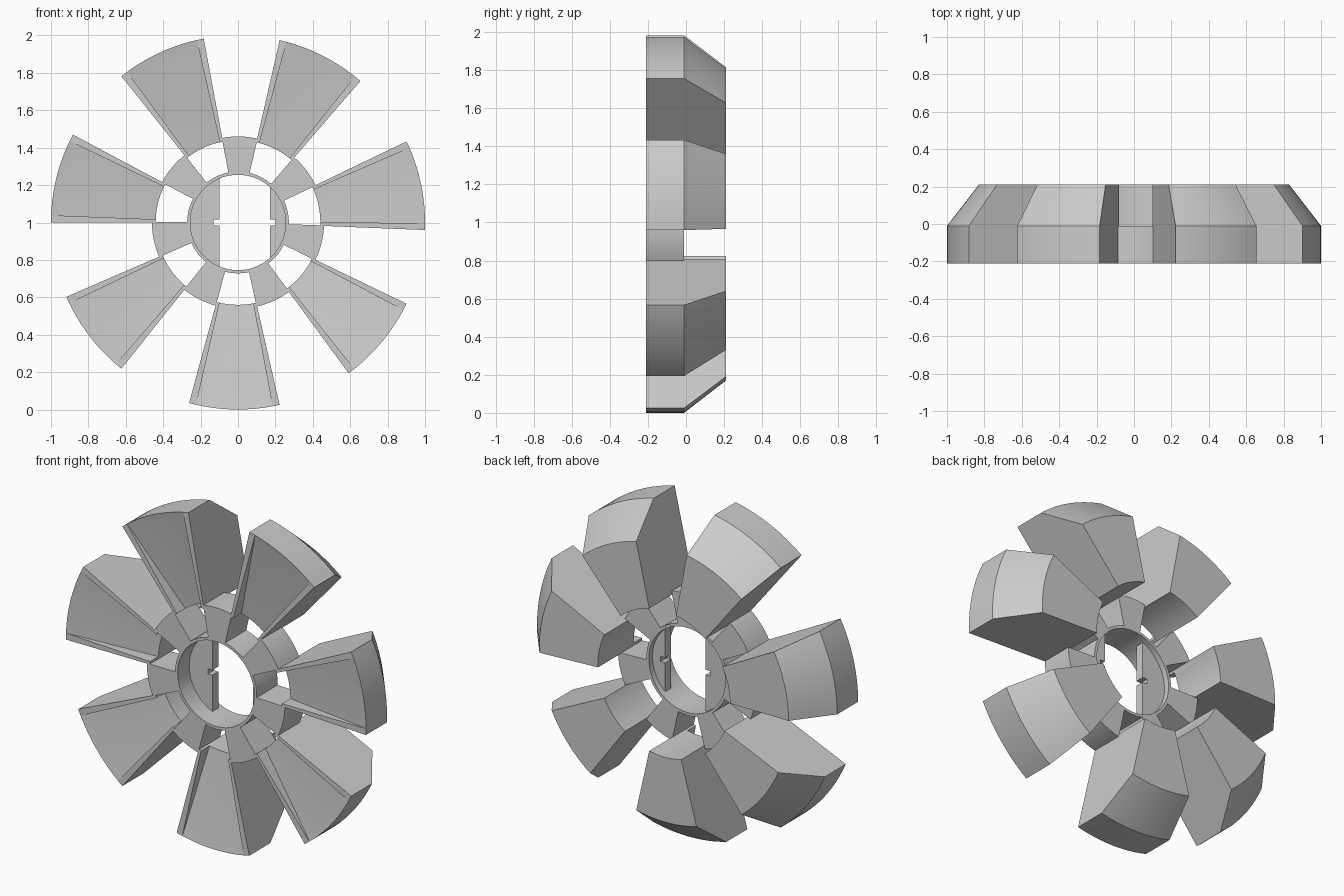
import bpy, bmesh
from math import cos, sin, acos, radians

if "Cube" in bpy.data.objects:
    bpy.data.objects.remove(bpy.data.objects["Cube"])

CZ = 1.0            # height of the wheel axis
STEP = 360 / 7
FIRST = 11.7        # angle of the first blade
HALF = 14.0         # half of a blade's angular width
LIP = 2.2           # angular width of a blade's side rim


def finish(name, bm):
    bmesh.ops.remove_doubles(bm, verts=bm.verts, dist=1e-5)
    bmesh.ops.recalc_face_normals(bm, faces=bm.faces)
    me = bpy.data.meshes.new(name)
    bm.to_mesh(me)
    bm.free()
    ob = bpy.data.objects.new(name, me)
    bpy.context.collection.objects.link(ob)
    bpy.ops.object.select_all(action='DESELECT')
    ob.select_set(True)
    bpy.context.view_layer.objects.active = ob
    bpy.ops.object.shade_smooth_by_angle(angle=radians(25))
    return ob


def sweep(name, sections, closed=False):
    """Loft (angle, [(radius, y), ...]) sections around the wheel axis."""
    bm = bmesh.new()
    loops = [[bm.verts.new((r * cos(radians(a)), y, CZ + r * sin(radians(a))))
              for r, y in prof] for a, prof in sections]
    pairs = list(zip(loops, loops[1:]))
    if closed:
        pairs.append((loops[-1], loops[0]))
    n = len(loops[0])
    for p, q in pairs:
        for i in range(n):
            j = (i + 1) % n
            bm.faces.new((p[i], p[j], q[j], q[i]))
    if not closed:
        bm.faces.new(loops[0])
        bm.faces.new(loops[-1])
    return finish(name, bm)


def spread(a0, a1, n):
    return [a0 + (a1 - a0) * i / n for i in range(n + 1)]


# Blades: solid wedges with a gently sloping front recess between two side rims
outer = [(1.0, -0.21), (1.0, -0.01), (0.83, 0.21), (0.44, 0.21)]
rim = outer + [(0.44, -0.21), (0.95, -0.21)]
dish = outer + [(0.44, -0.13), (0.95, -0.20)]
slab = [(0.265, -0.21), (0.46, -0.21), (0.46, -0.01), (0.265, -0.01)]
for k in range(7):
    mid = FIRST + k * STEP
    lo, hi = mid - HALF, mid + HALF
    secs = [(lo, rim), (lo + LIP, rim)]
    secs += [(a, dish) for a in spread(lo + LIP, hi - LIP, 10)]
    secs += [(hi - LIP, rim), (hi, rim)]
    sweep(f"blade_{k + 1}", secs)

    # Hub spokes filling the gaps between the blades
    sweep(f"hub_spoke_{k + 1}",
          [(a, slab) for a in spread(hi - 0.3, lo + STEP + 0.3, 8)])

# Hub sleeve around the centre hole
sleeve = [(0.255, -0.21), (0.272, -0.21), (0.272, -0.01), (0.255, -0.01)]
sweep("hub_sleeve", [(a, sleeve) for a in spread(0, 360, 64)[:-1]], closed=True)


# Flat plates inside the hole, each with a small notch
def plate(name, side, dist, r=0.26, y0=-0.10, y1=-0.045):
    end = acos(dist / r)
    pts = [(r * cos(t), r * sin(t)) for t in spread(-end, end, 16)]
    pts += [(dist, 0.015), (dist + 0.03, 0.015),
            (dist + 0.03, -0.015), (dist, -0.015)]
    bm = bmesh.new()
    front, back = [[bm.verts.new((side * x, y, CZ + z)) for x, z in pts]
                   for y in (y0, y1)]
    bm.faces.new(front)
    bm.faces.new(back)
    for i in range(len(pts)):
        bm.faces.new((front[i - 1], front[i], back[i], back[i - 1]))
    finish(name, bm)


plate("left_plate", -1, 0.10)
plate("right_plate", 1, 0.17)
